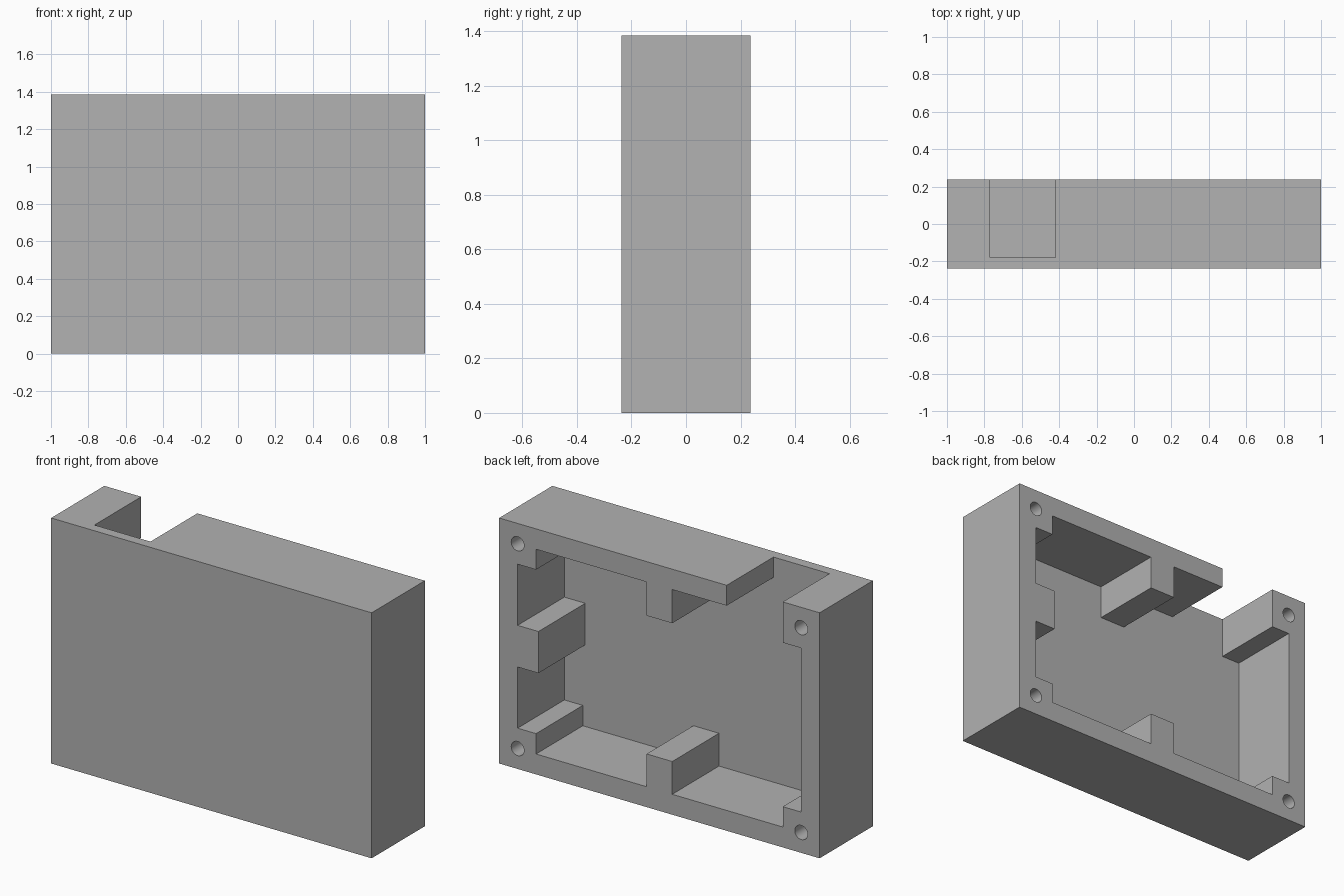
import bpy
import bmesh
from math import radians
from mathutils import Matrix, Vector

default_cube = bpy.data.objects.get("Cube")
if default_cube:
    bpy.data.objects.remove(default_cube, do_unlink=True)

# Main dimensions
HALF_W, HALF_D, HEIGHT = 1.0, 0.237, 1.385
WALL = 0.115                      # rim thickness
CORNER = 2 * WALL                 # square corner blocks
FLOOR_Y = -0.18                   # inner face of the front plate
HOLE_RADIUS, HOLE_DEPTH = 0.04, 0.3
OVERSHOOT = 0.1                   # how far cutters reach outside the body

grey = bpy.data.materials.new("plain_grey")
grey.use_nodes = True
colour = (0.445, 0.445, 0.445, 1)
grey.diffuse_color = colour
grey.node_tree.nodes["Principled BSDF"].inputs["Base Color"].default_value = colour


def make_object(name, bm):
    bmesh.ops.recalc_face_normals(bm, faces=bm.faces)
    mesh = bpy.data.meshes.new(name)
    bm.to_mesh(mesh)
    bm.free()
    mesh.materials.append(grey)
    obj = bpy.data.objects.new(name, mesh)
    bpy.context.collection.objects.link(obj)
    return obj


def extruded_profile(name, points, y_start, y_end):
    """Extrude an (x, z) outline along y."""
    bm = bmesh.new()
    face = bm.faces.new([bm.verts.new((x, y_start, z)) for x, z in points])
    result = bmesh.ops.extrude_face_region(bm, geom=[face])
    moved = [v for v in result["geom"] if isinstance(v, bmesh.types.BMVert)]
    bmesh.ops.translate(bm, verts=moved, vec=Vector((0, y_end - y_start, 0)))
    return make_object(name, bm)


# Solid body of the enclosure
body = extruded_profile(
    "enclosure_body",
    [(-HALF_W, 0), (HALF_W, 0), (HALF_W, HEIGHT), (-HALF_W, HEIGHT)],
    -HALF_D, HALF_D)

# Cavity outline: leaves corner blocks, three ribs and an open slot in the top
side, low, high = HALF_W - WALL, WALL, HEIGHT - WALL
inner, low_block, high_block = HALF_W - CORNER, CORNER, HEIGHT - CORNER
rib, rib_low, rib_high = 0.08, 0.3, 1.08
side_rib, side_rib_low, side_rib_high = 0.755, 0.575, 0.81
slot_edge, above = -0.42, HEIGHT + OVERSHOOT

cavity_outline = [
    # lower edge with the bottom rib
    (-side, low_block), (-inner, low_block), (-inner, low),
    (-rib, low), (-rib, rib_low), (rib, rib_low), (rib, low),
    (inner, low), (inner, low_block), (side, low_block),
    # left side with its rib
    (side, side_rib_low), (side_rib, side_rib_low),
    (side_rib, side_rib_high), (side, side_rib_high),
    # upper edge with the top rib
    (side, high_block), (inner, high_block), (inner, high),
    (rib, high), (rib, rib_high), (-rib, rib_high), (-rib, high),
    # slot through the top wall
    (slot_edge, high), (slot_edge, above), (-inner, above),
    (-inner, high_block), (-side, high_block),
]
cavity = extruded_profile("cavity_cutter", cavity_outline,
                          FLOOR_Y, HALF_D + OVERSHOOT)

# Screw holes in the four corner blocks
bm = bmesh.new()
for x in (-side, side):
    for z in (low, high):
        centre = Vector((x, HALF_D + (OVERSHOOT - HOLE_DEPTH) / 2, z))
        bmesh.ops.create_cone(
            bm, cap_ends=True, segments=32,
            radius1=HOLE_RADIUS, radius2=HOLE_RADIUS,
            depth=HOLE_DEPTH + OVERSHOOT,
            matrix=Matrix.Translation(centre) @ Matrix.Rotation(radians(90), 4, "X"))
holes = make_object("screw_hole_cutter", bm)

# Cut the body, then bake the result and drop the cutters
for cutter in (cavity, holes):
    cutter.hide_render = True
    cut = body.modifiers.new(cutter.name, "BOOLEAN")
    cut.operation = "DIFFERENCE"
    cut.solver = "EXACT"
    cut.object = cutter

bpy.context.view_layer.update()
evaluated = body.evaluated_get(bpy.context.evaluated_depsgraph_get())
baked = bpy.data.meshes.new_from_object(evaluated)
body.modifiers.clear()
body.data = baked
for cutter in (cavity, holes):
    bpy.data.objects.remove(cutter, do_unlink=True)

# Smooth hole walls, crisp edges elsewhere
bpy.ops.object.select_all(action="DESELECT")
body.select_set(True)
bpy.context.view_layer.objects.active = body
bpy.ops.object.shade_smooth_by_angle(angle=radians(30))
